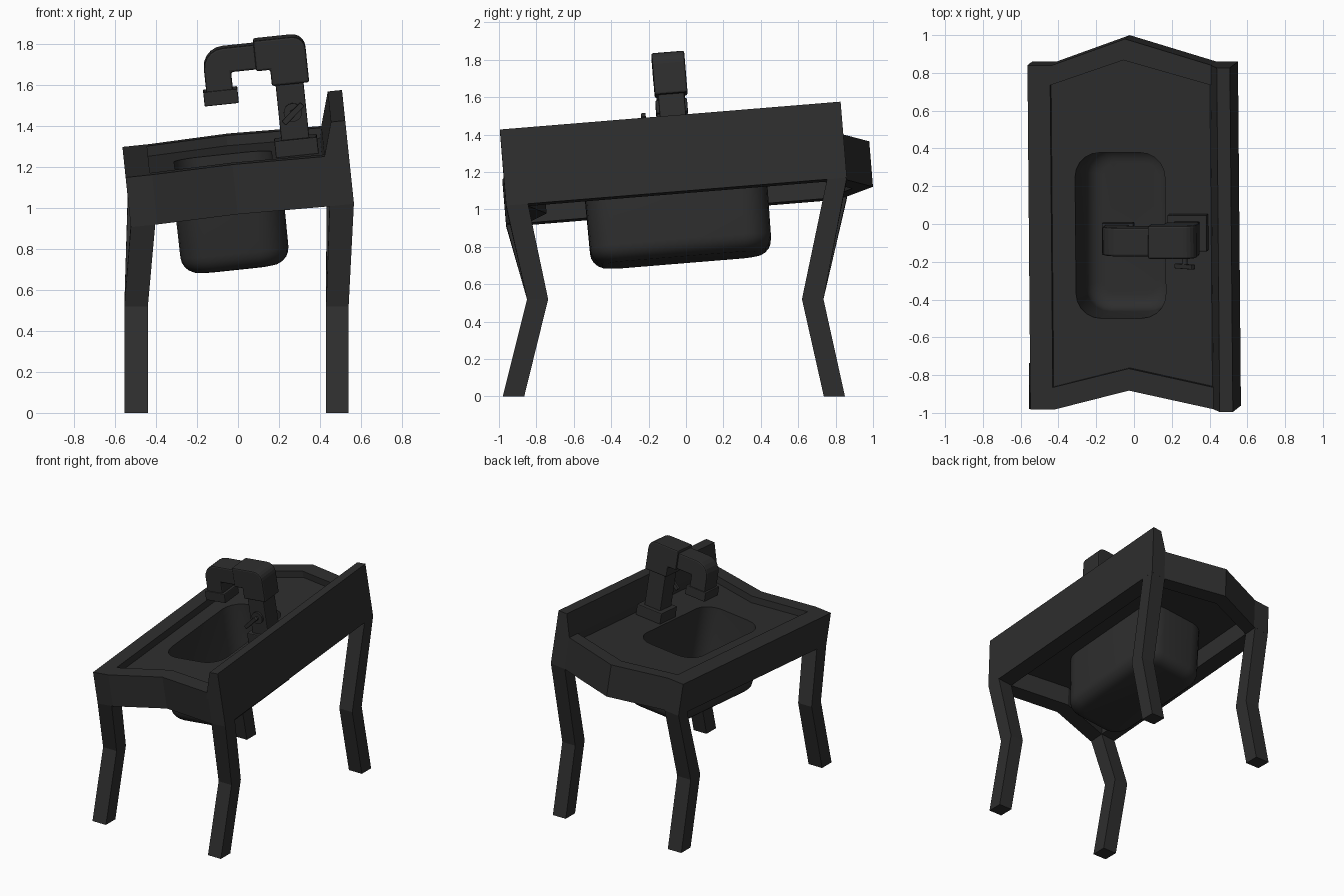
import bpy, bmesh, math
from mathutils import Matrix, Vector, Euler

if "Cube" in bpy.data.objects:
    bpy.data.objects.remove(bpy.data.objects["Cube"])

dark = bpy.data.materials.new("charcoal")
dark.diffuse_color = (0.027, 0.027, 0.027, 1)
dark.use_nodes = True
dark.node_tree.nodes["Principled BSDF"].inputs["Base Color"].default_value = dark.diffuse_color

# Tilted frame of the sink top: origin in the middle of the rim plane
TILT = Matrix.Translation((0, 0, 1.288)) @ Euler((math.radians(4.7), math.radians(-6), 0)).to_matrix().to_4x4()
FLAT = Matrix.Identity(4)


def finish(bm, name, frame=TILT, bevel=0, smooth=False, recalc=True):
    bmesh.ops.remove_doubles(bm, verts=bm.verts, dist=0.0005)
    if recalc:
        bmesh.ops.recalc_face_normals(bm, faces=bm.faces)
    me = bpy.data.meshes.new(name)
    bm.to_mesh(me)
    bm.free()
    me.transform(frame)
    me.materials.append(dark)
    ob = bpy.data.objects.new(name, me)
    bpy.context.collection.objects.link(ob)
    if bevel:
        mod = ob.modifiers.new("bevel", "BEVEL")
        mod.width, mod.segments = bevel, 2
        mod.limit_method, mod.angle_limit = "ANGLE", math.radians(50)
    if smooth:
        bpy.ops.object.select_all(action="DESELECT")
        ob.select_set(True)
        bpy.context.view_layer.objects.active = ob
        bpy.ops.object.shade_smooth_by_angle(angle=math.radians(35))
    return ob


def loft(loops, name, cap=True, cyclic=False, **kw):
    """Skin a list of equally long point loops."""
    bm = bmesh.new()
    rows = [[bm.verts.new(p) for p in lp] for lp in loops]
    n = len(rows[0])
    pairs = list(zip(rows, rows[1:])) + ([(rows[-1], rows[0])] if cyclic else [])
    for a, b in pairs:
        for i in range(n):
            j = (i + 1) % n
            bm.faces.new((a[i], a[j], b[j], b[i]))
    if cap:
        bm.faces.new(rows[0])
        bm.faces.new(rows[-1])
    return finish(bm, name, **kw)


def extrude_v(profile, v0, v1, name, **kw):
    """Extrude a (u, w) profile along the tilted y axis."""
    return loft([[(u, v, w) for u, w in profile] for v in (v0, v1)], name, **kw)


def box(u0, u1, v0, v1, w0, w1, name, **kw):
    return extrude_v([(u0, w0), (u1, w0), (u1, w1), (u0, w1)], v0, v1, name, **kw)


def at(pts, w):
    return [(u, v, w) for u, v in pts]


def rounded(cu, cv, hu, hv, r, w, seg=5):
    pts = []
    for k, (sx, sy) in enumerate(((1, 1), (-1, 1), (-1, -1), (1, -1))):
        for i in range(seg + 1):
            a = math.pi / 2 * (k + i / seg)
            pts.append((cu + sx * (hu - r) + r * math.cos(a), cv + sy * (hv - r) + r * math.sin(a), w))
    return pts


# Frame: gabled back end, notched front end
outer = [(-0.56, -0.985), (-0.43, -0.985), (-0.035, -0.885), (0.42, -0.985), (0.535, -0.985),
         (0.535, 0.843), (0.42, 0.843), (-0.04, 0.983), (-0.43, 0.843), (-0.56, 0.843)]
inner = [(-0.44, -0.868), (-0.44, -0.868), (-0.035, -0.768), (0.416, -0.868), (0.416, -0.868),
         (0.416, 0.737), (0.416, 0.737), (-0.05, 0.87), (-0.44, 0.737), (-0.44, 0.737)]
loft([at(outer, -0.245), at(outer, 0), at(inner, 0), at(inner, -0.245)], "apron_frame", cap=False, cyclic=True)

# Basin: inner bowl and outer shell joined at the rim
bowl, shell = [], []
R = 0.085
for i in range(6):
    a = math.pi / 2 * i / 5
    inset, drop = R * (1 - math.sin(a)), R * (1 - math.cos(a))
    bowl.append(rounded(-0.075, -0.065, 0.23 - inset, 0.435 - inset, 0.13 - inset * 0.7, -0.525 + drop))
    shell.append(rounded(-0.07, -0.068, 0.265 - inset, 0.485 - inset, 0.14 - inset * 0.7, -0.55 + drop))
rim = rounded(-0.078, -0.065, 0.239, 0.44, 0.13, -0.05)
shell_top = rounded(-0.07, -0.068, 0.268, 0.49, 0.14, -0.09)
loft(bowl + [rim, shell_top] + shell[::-1], "basin", smooth=True)


# Recessed deck, top and underside, each with the basin opening
def plate(hole, w, up, name):
    bm = bmesh.new()
    edge = [p for i, p in enumerate(inner) if p not in inner[:i]]
    for lp in (at(edge, w), hole):
        vs = [bm.verts.new((p[0], p[1], w)) for p in lp]
        for i in range(len(vs)):
            if (vs[i].co - vs[i - 1].co).length > 1e-5:
                bm.edges.new((vs[i - 1], vs[i]))
    bmesh.ops.triangle_fill(bm, edges=bm.edges[:], use_beauty=True, use_dissolve=False)
    bm.normal_update()
    for f in bm.faces:
        if (f.normal.z > 0) != up:
            f.normal_flip()
    finish(bm, name, recalc=False)


plate(rim, -0.05, True, "deck_top")
plate(shell_top, -0.09, False, "deck_underside")

# Backsplash along the right side
extrude_v([(0.405, -0.05), (0.416, 0), (0.465, 0.165), (0.535, 0.165), (0.535, -0.05)],
          -0.985, 0.843, "backsplash")

# Legs: upright feet, kinked knees, tops meeting the tilted frame corners
for side, fx, tu in (("left", (-0.555, -0.44), (-0.56, -0.44)), ("right", (0.43, 0.54), (0.416, 0.535))):
    for end, fy, ky, tv in (("front", (-0.98, -0.865), (-0.85, -0.737), (-0.985, -0.868)),
                            ("back", (0.737, 0.85), (0.62, 0.735), (0.737, 0.843))):
        def quad(xs, ys, z):
            return [Vector((xs[a], ys[b], z)) for a, b in ((0, 0), (1, 0), (1, 1), (0, 1))]
        top = [TILT @ p for p in quad(tu, tv, -0.243)]
        loft([quad(fx, fy, 0), quad(fx, ky, 0.52), top], f"{end}_{side}_leg", frame=FLAT)

# Faucet
C = -0.055
box(0.18, 0.39, -0.145, 0.05, -0.055, 0.03, "faucet_base", bevel=0.006)
box(0.215, 0.352, C - 0.07, C + 0.07, 0.02, 0.31, "faucet_column", bevel=0.006)


def arc(cu, cw, r, a0, a1, n=5):
    return [(cu + r * math.cos(math.radians(a0 + (a1 - a0) * i / n)),
             cw + r * math.sin(math.radians(a0 + (a1 - a0) * i / n))) for i in range(n + 1)]


extrude_v([(0.197, 0.3), (0.38, 0.3)] + arc(0.315, 0.465, 0.065, 0, 90)
          + [(0.128, 0.53), (0.128, 0.38), (0.197, 0.38)], C - 0.088, C + 0.088, "faucet_elbow", bevel=0.01)
extrude_v([(0.15, 0.388), (0.15, 0.51)] + arc(-0.025, 0.41, 0.1, 90, 180)
          + [(-0.125, 0.29), (0.006, 0.29), (0.006, 0.388)], C - 0.076, C + 0.076, "faucet_spout", bevel=0.01)
box(-0.14, 0.028, C - 0.085, C + 0.085, 0.235, 0.305, "spout_nozzle", bevel=0.005)


# Tap handle on the front of the column
def disc(r, v0, v1, name):
    ring = [(0.285 + r * math.cos(k * math.pi / 8), 0.161 + r * math.sin(k * math.pi / 8)) for k in range(16)]
    extrude_v(ring, v0, v1, name, smooth=True)


disc(0.045, -0.14, -0.12, "handle_plate")
disc(0.014, -0.215, -0.13, "handle_stem")
t = math.radians(40)
bar = [(0.285 + a * math.cos(t) - b * math.sin(t), 0.161 + a * math.sin(t) + b * math.cos(t))
       for a, b in ((-0.065, -0.014), (0.065, -0.014), (0.065, 0.014), (-0.065, 0.014))]
extrude_v(bar, -0.225, -0.2, "handle_bar", bevel=0.004)
